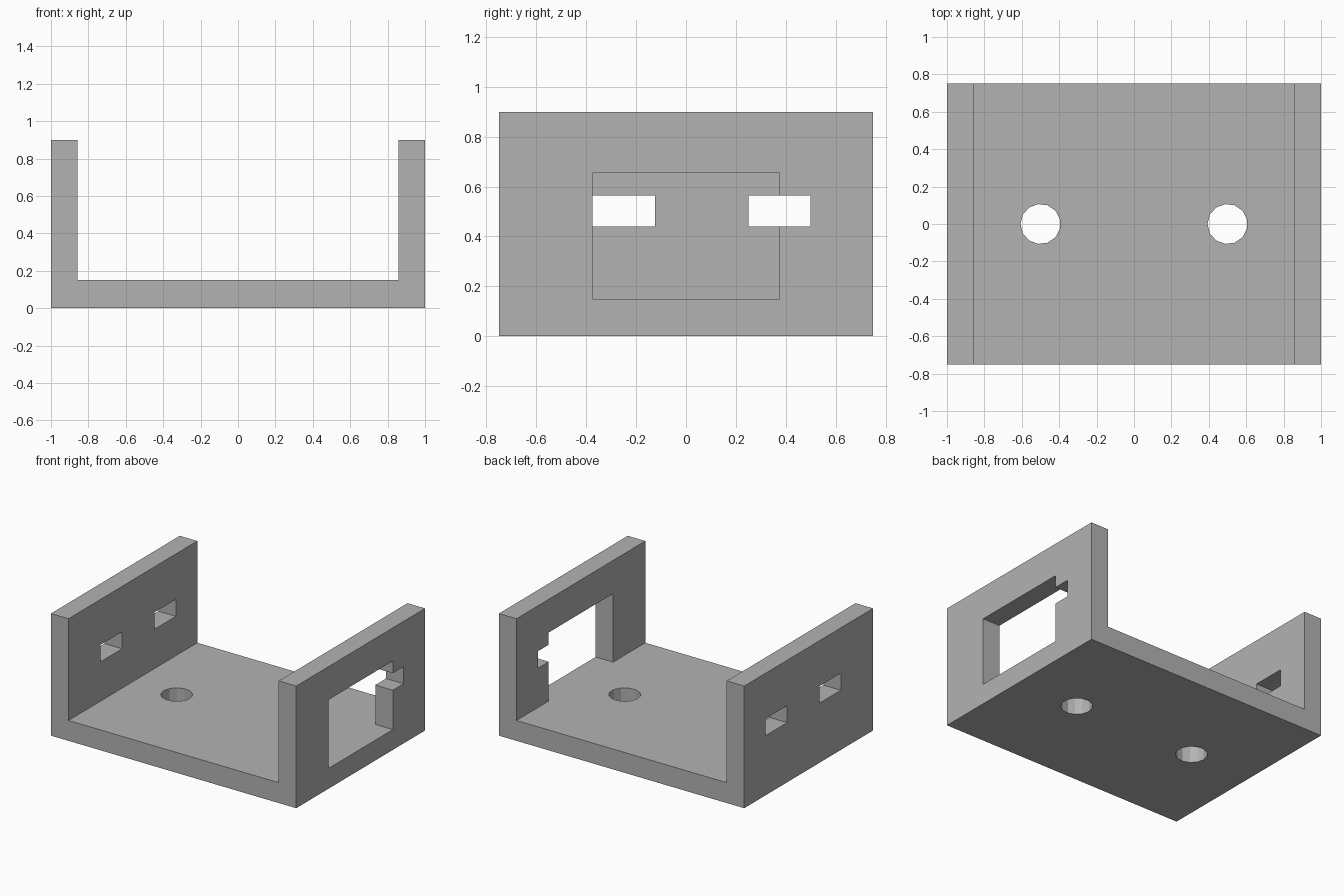
import bpy, bmesh, math

if "Cube" in bpy.data.objects:
    bpy.data.objects.remove(bpy.data.objects["Cube"])

HX, HY, TOP, FLOOR, INNER = 1.0, 0.75, 0.90, 0.15, 0.857

grey = bpy.data.materials.new("plain grey")
grey.diffuse_color = (0.45, 0.45, 0.45, 1)
grey.use_nodes = True
grey.node_tree.nodes["Principled BSDF"].inputs["Base Color"].default_value = grey.diffuse_color


def add_object(name, bm):
    bmesh.ops.recalc_face_normals(bm, faces=bm.faces)
    mesh = bpy.data.meshes.new(name)
    bm.to_mesh(mesh)
    bm.free()
    mesh.materials.append(grey)
    obj = bpy.data.objects.new(name, mesh)
    bpy.context.collection.objects.link(obj)
    return obj


def prism(name, points, offset):
    """Extrude a flat outline along an offset vector."""
    bm = bmesh.new()
    face = bm.faces.new([bm.verts.new(p) for p in points])
    new = bmesh.ops.extrude_face_region(bm, geom=[face])["geom"]
    bmesh.ops.translate(bm, vec=offset,
                        verts=[v for v in new if isinstance(v, bmesh.types.BMVert)])
    return add_object(name, bm)


def cut(target, cutter):
    """Subtract a cutter and remove it."""
    cutter.hide_render = True
    mod = target.modifiers.new("cut", 'BOOLEAN')
    mod.operation, mod.solver, mod.object = 'DIFFERENCE', 'EXACT', cutter
    bpy.context.view_layer.objects.active = target
    bpy.ops.object.modifier_apply(modifier=mod.name)
    bpy.data.objects.remove(cutter)


def wall_cutter(side, y0, y1, z0, z1):
    x = side * 0.8
    return prism("wall_cutter", [(x, y0, z0), (x, y1, z0), (x, y1, z1), (x, y0, z1)],
                 (side * 0.3, 0, 0))


# U-shaped bracket: floor and two side walls
outline = [(-HX, 0), (HX, 0), (HX, TOP), (INNER, TOP), (INNER, FLOOR),
           (-INNER, FLOOR), (-INNER, TOP), (-HX, TOP)]
bracket = prism("bracket", [(x, -HY, z) for x, z in outline], (0, 2 * HY, 0))

# Large opening in the right wall, resting on the floor, with a side notch
cut(bracket, wall_cutter(1, -0.375, 0.375, FLOOR, 0.655))
cut(bracket, wall_cutter(1, 0.25, 0.5, 0.44, 0.565))

# Two slots in the left wall
for y in (-0.375, 0.25):
    cut(bracket, wall_cutter(-1, y, y + 0.25, 0.44, 0.565))

# Two screw holes through the floor
for x in (-0.5, 0.5):
    ring = [math.pi + i * math.tau / 13 for i in range(13)]
    cut(bracket, prism("hole_cutter", [(x + 0.107 * math.cos(a), 0.107 * math.sin(a), -0.1)
                                       for a in ring], (0, 0, 0.4)))
